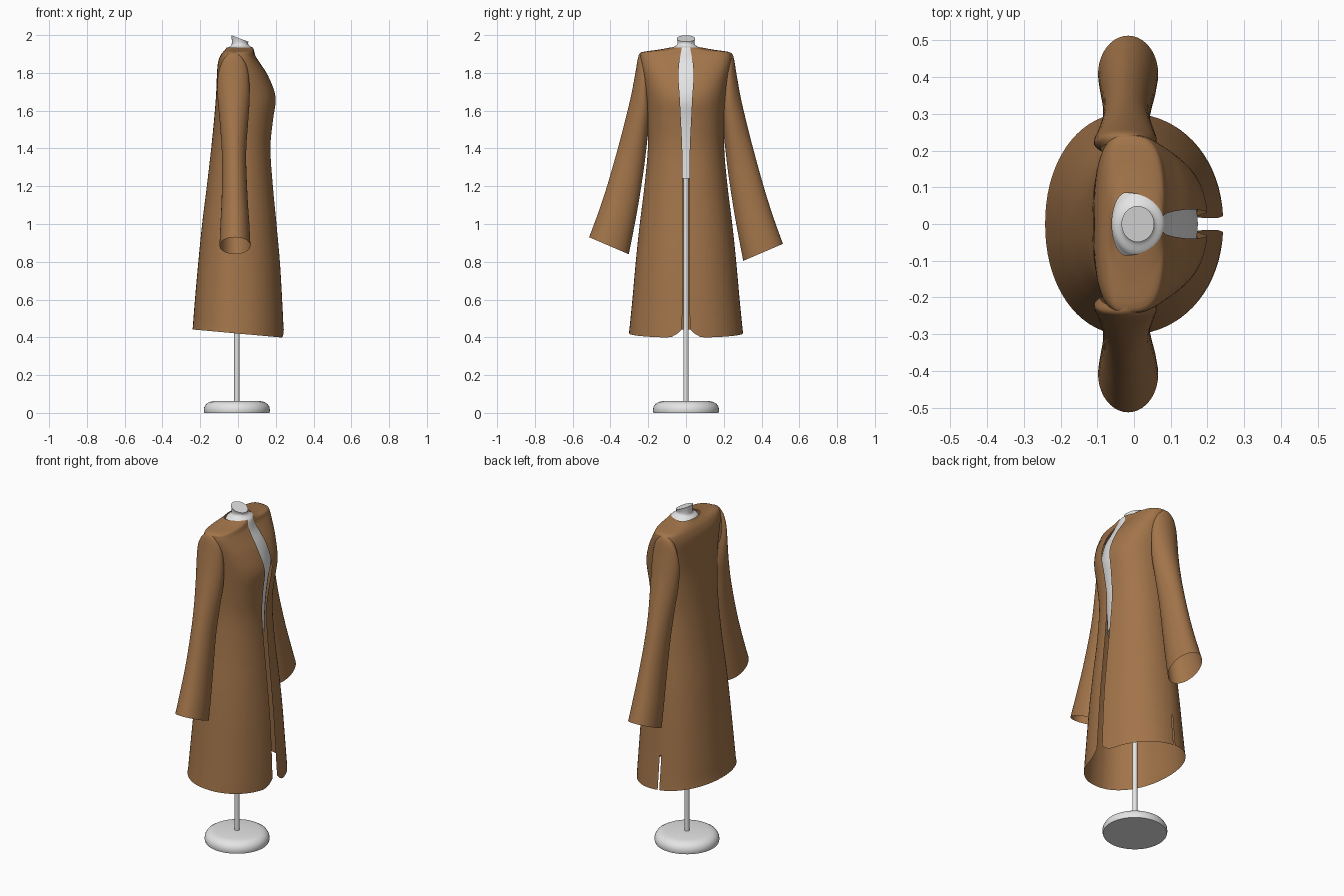
import bpy, bmesh, math
from mathutils import Vector

cube = bpy.data.objects.get("Cube")
if cube:
    bpy.data.objects.remove(cube)


def material(name, rgb):
    m = bpy.data.materials.new(name)
    m.use_nodes = True
    m.diffuse_color = (*rgb, 1)
    m.node_tree.nodes["Principled BSDF"].inputs["Base Color"].default_value = (*rgb, 1)
    return m


BROWN = material("brown cloth", (0.36, 0.175, 0.068))
WHITE = material("pale grey form", (0.78, 0.78, 0.78))


def smooth_keys(keys, steps):
    """Catmull-Rom interpolation through rows of numbers."""
    out = []
    for i in range(len(keys) - 1):
        a, b = keys[max(i - 1, 0)], keys[i]
        c, d = keys[i + 1], keys[min(i + 2, len(keys) - 1)]
        for s in range(steps):
            t = s / steps
            out.append([q + 0.5 * t * (r - p + t * (2*p - 5*q + 4*r - e + t * (3*(q - r) + e - p)))
                        for p, q, r, e in zip(a, b, c, d)])
    return out + [list(keys[-1])]


def loft(name, rings, mat, closed=True, caps=False, angle=40):
    """Skin a list of point rings, given in order."""
    bm = bmesh.new()
    rows = [[bm.verts.new(p) for p in ring] for ring in rings]
    n = len(rows[0])
    for r0, r1 in zip(rows, rows[1:]):
        for j in range(n if closed else n - 1):
            k = (j + 1) % n
            bm.faces.new((r0[j], r0[k], r1[k], r1[j]))
    if caps:
        bm.faces.new(rows[0][::-1])
        bm.faces.new(rows[-1])
    me = bpy.data.meshes.new(name)
    bm.to_mesh(me)
    bm.free()
    me.materials.append(mat)
    ob = bpy.data.objects.new(name, me)
    bpy.context.collection.objects.link(ob)
    bpy.ops.object.select_all(action='DESELECT')
    ob.select_set(True)
    bpy.context.view_layer.objects.active = ob
    bpy.ops.object.shade_smooth_by_angle(angle=math.radians(angle))
    return ob


def power(v, e):
    return math.copysign(abs(v) ** e, v)


def section(z, back, front, half, n, gap, mid, count):
    """Rounded cross-section, open at the front when gap is above zero."""
    t0 = math.asin((gap / half) ** (n / 2)) if gap > 0 else 0
    span = 2 * math.pi - 2 * t0
    pts = []
    for j in range(count):
        t = t0 + span * j / (count - 1 if gap > 0 else count)
        c, s = power(math.cos(t), 2 / n), power(math.sin(t), 2 / n)
        pts.append(Vector((mid + c * (front - mid if c > 0 else mid - back), half * s, z)))
    return pts


# Coat body: height, back, front, half width, squareness, half opening
coat_keys = [
    (0.42, -0.242, 0.243, 0.302, 2.1, 0.022),
    (0.60, -0.228, 0.234, 0.284, 2.1, 0.018),
    (0.80, -0.21, 0.222, 0.266, 2.1, 0.016),
    (1.00, -0.19, 0.204, 0.245, 2.1, 0.016),
    (1.20, -0.165, 0.185, 0.22, 2.1, 0.017),
    (1.40, -0.142, 0.172, 0.202, 2.2, 0.02),
    (1.55, -0.127, 0.186, 0.205, 2.3, 0.027),
    (1.67, -0.117, 0.20, 0.213, 2.4, 0.033),
    (1.78, -0.112, 0.162, 0.228, 2.7, 0.04),
    (1.85, -0.107, 0.118, 0.24, 3.0, 0.036),
    (1.89, -0.094, 0.092, 0.242, 3.2, 0.03),
    (1.91, -0.08, 0.085, 0.23, 3.0, 0.026),
    (1.922, -0.068, 0.083, 0.15, 2.4, 0.024),
    (1.934, -0.06, 0.082, 0.085, 2.0, 0.022)]
coat_rings = [section(*k, -0.02, 73) for k in smooth_keys(coat_keys, 4)]
# Hem dips to the front, with rounded front corners
for p in coat_rings[0]:
    p.z -= 0.09 * p.x
    if p.x > 0 and abs(p.y) < 0.1:
        p.z += 0.045 * ((0.1 - abs(p.y)) / 0.08) ** 2
coat = loft("coat_body", coat_rings, BROWN, closed=False, angle=60)

# Narrow side vent low on one side seam
bm = bmesh.new()
bm.from_mesh(coat.data)
for co, no in (((-0.035, 0, 0), (1, 0, 0)), ((-0.025, 0, 0), (1, 0, 0)), ((0, 0, 0.62), (0, 0, 1))):
    bmesh.ops.bisect_plane(bm, geom=bm.verts[:] + bm.edges[:] + bm.faces[:], plane_co=co, plane_no=no)
vent = []
for f in bm.faces:
    c = f.calc_center_median()
    if -0.035 < c.x < -0.025 and c.y > 0.1 and c.z < 0.62:
        vent.append(f)
bmesh.ops.delete(bm, geom=vent, context='FACES')
bm.to_mesh(coat.data)
bm.free()

# Sleeves: outer y, z, inner y, z, back x, front x
sleeve_keys = [
    (0.225, 1.912, 0.185, 1.66, -0.09, 0.05),
    (0.25, 1.895, 0.187, 1.62, -0.108, 0.058),
    (0.268, 1.80, 0.19, 1.55, -0.108, 0.062),
    (0.295, 1.66, 0.203, 1.46, -0.098, 0.055),
    (0.35, 1.44, 0.222, 1.30, -0.085, 0.043),
    (0.415, 1.21, 0.253, 1.10, -0.086, 0.05),
    (0.468, 1.05, 0.281, 0.95, -0.093, 0.06),
    (0.513, 0.93, 0.303, 0.84, -0.098, 0.066)]


def sleeve(name, side, drop):
    rings = []
    keys = smooth_keys(sleeve_keys, 4)
    for i, (oy, oz, iy, iz, xb, xf) in enumerate(keys):
        low = drop * i / (len(keys) - 1)
        ring = []
        for j in range(40):
            a = side * 2 * math.pi * j / 40
            c = math.cos(a)
            ring.append(((xb + xf) / 2 + (xf - xb) / 2 * math.sin(a),
                         side * ((oy + iy) / 2 + (oy - iy) / 2 * c),
                         (oz + iz) / 2 + (oz - iz) / 2 * c - low))
        rings.append(ring)
    loft(name, rings, BROWN, angle=60)


sleeve("left_sleeve", 1, 0.035)
sleeve("right_sleeve", -1, 0)

# Dress form torso and neck
form_keys = [
    (1.24, -0.10, 0.14, 0.14, 2, 0),
    (1.40, -0.11, 0.14, 0.155, 2, 0),
    (1.55, -0.105, 0.155, 0.17, 2, 0),
    (1.66, -0.10, 0.174, 0.18, 2, 0),
    (1.78, -0.095, 0.14, 0.18, 2.2, 0),
    (1.86, -0.085, 0.10, 0.15, 2.2, 0),
    (1.905, -0.064, 0.088, 0.10, 2, 0),
    (1.93, -0.056, 0.08, 0.08, 2, 0),
    (1.945, -0.036, 0.058, 0.052, 2, 0),
    (1.96, -0.033, 0.053, 0.045, 2, 0),
    (1.982, -0.034, 0.055, 0.049, 2, 0)]
form_rings = [section(k[0], k[1], k[2], k[3], k[4], 0, 0.01, 40) for k in smooth_keys(form_keys, 3)]
# Neck top slopes down to the front
for ring in form_rings[-4:]:
    for p in ring:
        p.z -= 0.38 * (p.x - 0.01) * max(0, (p.z - 1.945) / 0.037)
loft("dress_form", form_rings, WHITE, caps=True)


# Stand
def turned(name, profile, x):
    rings = [[(x + r * math.cos(2 * math.pi * j / 48), r * math.sin(2 * math.pi * j / 48), z)
              for j in range(48)] for r, z in profile]
    loft(name, rings, WHITE, caps=True)


turned("stand_pole", [(0.014, 0.05), (0.014, 1.26)], -0.006)
turned("stand_base", [(0.172, 0), (0.175, 0.012), (0.173, 0.03), (0.163, 0.047),
                      (0.145, 0.058), (0.12, 0.063), (0.02, 0.064)], -0.006)
